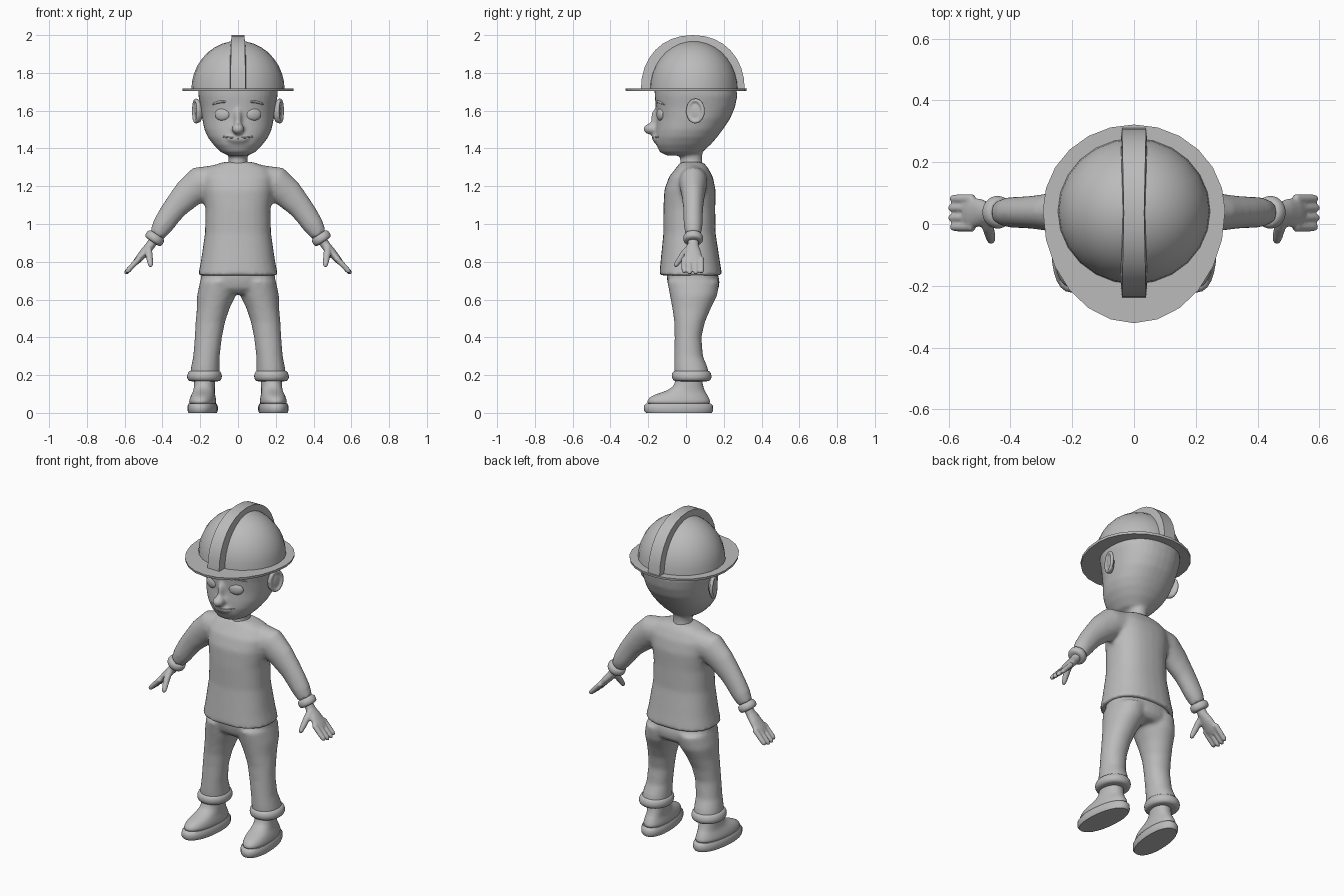
import bpy, bmesh, math
from mathutils import Vector, Matrix
from mathutils.bvhtree import BVHTree

if "Cube" in bpy.data.objects:
    bpy.data.objects.remove(bpy.data.objects["Cube"])

grey = bpy.data.materials.new("plain_grey")
grey.diffuse_color = (0.5, 0.5, 0.5, 1)
grey.use_nodes = True
grey.node_tree.nodes["Principled BSDF"].inputs["Base Color"].default_value = grey.diffuse_color


def power(c, n):
    return math.copysign(abs(c) ** (2 / n), c)


def skin(bm, rings):
    """Bridge rings of points and cap both ends."""
    loops = [[bm.verts.new(p) for p in r] for r in rings]
    k = len(loops[0])
    for a, b in zip(loops, loops[1:]):
        for i in range(k):
            bm.faces.new((a[i], a[(i + 1) % k], b[(i + 1) % k], b[i]))
    bm.faces.new(loops[0])
    bm.faces.new(loops[-1])


def stack(bm, rows, n=2.2, seg=28, shear=0.0):
    """Level sections: (z, centre x, half width, front y, back y)."""
    rings = []
    for z, cx, rx, y0, y1 in rows:
        ring = []
        for i in range(seg):
            a = math.tau * i / seg
            y = (y0 + y1) / 2 + (y1 - y0) / 2 * power(math.sin(a), n)
            ring.append((cx + rx * power(math.cos(a), n) + shear * y, y, z))
        rings.append(ring)
    skin(bm, rings)


def tube(bm, rows, side=(0, 1, 0), seg=16):
    """Sections along a path: (x, y, z, radius along side, other radius)."""
    pts = [Vector(r[:3]) for r in rows]
    rings = []
    for i, r in enumerate(rows):
        t = (pts[min(i + 1, len(pts) - 1)] - pts[max(i - 1, 0)]).normalized()
        v = t.cross(Vector(side)).normalized()
        u = v.cross(t)
        rings.append([pts[i] + u * r[3] * math.cos(a) + v * r[4] * math.sin(a)
                      for a in (math.tau * k / seg for k in range(seg))])
    skin(bm, rings)


def ball(bm, loc, size, rot=0.0):
    m = Matrix.Translation(loc) @ Matrix.Rotation(rot, 4, 'Z') @ Matrix.Diagonal((*size, 1))
    bmesh.ops.create_uvsphere(bm, u_segments=20, v_segments=14, radius=1, matrix=m)


def finish(name, bm, mirror=False, voxel=0, smooth=4, sub=0, angle=40):
    bmesh.ops.recalc_face_normals(bm, faces=bm.faces)
    me = bpy.data.meshes.new(name)
    bm.to_mesh(me)
    bm.free()
    me.materials.append(grey)
    ob = bpy.data.objects.new(name, me)
    bpy.context.collection.objects.link(ob)
    bpy.context.view_layer.objects.active = ob
    for o in bpy.context.selected_objects:
        o.select_set(False)
    ob.select_set(True)
    bpy.ops.object.shade_smooth_by_angle(angle=math.radians(angle))
    if mirror:
        mod = ob.modifiers.new("mirror", 'MIRROR')
        mod.use_mirror_merge = False
    if voxel:
        mod = ob.modifiers.new("blend", 'REMESH')
        mod.mode, mod.voxel_size, mod.use_smooth_shade = 'VOXEL', voxel, True
        mod = ob.modifiers.new("soften", 'SMOOTH')
        mod.factor, mod.iterations = 0.5, smooth
    if sub:
        ob.modifiers.new("round", 'SUBSURF').levels = sub
        ob.modifiers["round"].render_levels = sub
    return ob


# Shirt: torso blended with both sleeves
bm = bmesh.new()
stack(bm, [(0.728, 0, .212, -.142, .192), (0.80, 0, .197, -.135, .18), (0.95, 0, .175, -.12, .157),
           (1.08, 0, .172, -.12, .155), (1.18, 0, .185, -.115, .157), (1.25, 0, .19, -.09, .142),
           (1.30, 0, .16, -.05, .115), (1.328, 0, .08, -.03, .09)], n=2.4)
tube(bm, [(.10, .038, 1.235, .08, .08), (.20, .038, 1.215, .075, .092), (.27, .038, 1.155, .062, .08),
          (.33, .038, 1.09, .054, .066), (.36, .038, 1.05, .052, .062), (.40, .038, .99, .05, .056),
          (.43, .038, .94, .042, .042)])
finish("shirt", bm, True, .012, 6)

# Sleeve cuffs
bm = bmesh.new()
d = Vector((.55, 0, -.83))
c = Vector((.441, .038, .925))
tube(bm, [(*(c + d * s), r, r) for s, r in
          ((-.024, .036), (-.022, .046), (-.008, .054), (.01, .054), (.022, .047), (.024, .03))], seg=20)
finish("sleeve_cuff", bm, True, sub=1, angle=60)

# Hands: palm, four fingers and thumb
bm = bmesh.new()
tube(bm, [(.43, .038, .94, .027, .027), (.465, .038, .885, .03, .025), (.495, .037, .85, .044, .024),
          (.53, .036, .81, .053, .019), (.548, .036, .79, .045, .014)])
for y, tip in ((.082, .93), (.052, 1.0), (.02, 1.0), (-.01, .92)):
    tube(bm, [(.52 + .078 * s * tip, y, .82 - .083 * s * tip, r, r)
              for s, r in ((0, .015), (.5, .015), (.88, .014), (.98, .009), (1.02, .003))], seg=10)
tube(bm, [(.475, .025, .88, .02, .02), (.472, -.01, .845, .02, .018), (.466, -.038, .805, .017, .016),
          (.462, -.055, .78, .013, .013), (.461, -.06, .773, .005, .005)], side=(1, 0, 0), seg=10)
finish("hand", bm, True, .006, 3)

# Trousers: hips blended with both legs
bm = bmesh.new()
stack(bm, [(.63, 0, .12, -.06, .15), (.66, 0, .18, -.09, .175), (.70, 0, .197, -.1, .178),
           (.75, 0, .195, -.105, .165)])
stack(bm, [(.70, .102, .098, -.1, .178), (.62, .115, .102, -.085, .165), (.55, .132, .086, -.072, .13),
           (.48, .147, .078, -.062, .10), (.40, .157, .072, -.06, .082), (.30, .167, .07, -.062, .09),
           (.24, .173, .076, -.063, .115), (.19, .176, .08, -.06, .125)], n=2.1)
finish("trousers", bm, True, .012, 5)

# Turned-up trouser hems
bm = bmesh.new()
stack(bm, [(.168, .177, .06, -.04, .1), (.166, .177, .083, -.064, .125), (.185, .178, .094, -.076, .137),
           (.205, .177, .092, -.076, .135), (.222, .176, .083, -.068, .127), (.224, .176, .07, -.05, .11)], n=2.1)
finish("trouser_hem", bm, True, sub=1, angle=70)

# Shoes with a slightly wider sole
bm = bmesh.new()
stack(bm, [(.04, .184, .07, -.208, .13), (.06, .184, .071, -.208, .13), (.08, .183, .067, -.198, .122),
           (.098, .182, .061, -.165, .112), (.112, .18, .057, -.115, .102), (.135, .179, .055, -.07, .093),
           (.16, .178, .055, -.058, .087), (.20, .178, .055, -.055, .085)], n=2.2, shear=-.08)
finish("shoe", bm, True, sub=1, angle=60)
bm = bmesh.new()
stack(bm, [(0, .184, .074, -.212, .136), (.012, .184, .078, -.222, .144), (.038, .184, .078, -.222, .143),
           (.05, .184, .071, -.21, .132)], n=2.2, shear=-.08)
finish("sole", bm, True, angle=50)

# Head with nose, lips, cheeks and neck
bm = bmesh.new()
stack(bm, [(1.362, 0, .05, -.10, .04), (1.38, 0, .09, -.138, .085), (1.42, 0, .13, -.158, .13),
           (1.46, 0, .16, -.163, .165), (1.50, 0, .178, -.16, .195), (1.56, 0, .19, -.155, .235),
           (1.62, 0, .198, -.16, .26), (1.68, 0, .21, -.166, .272), (1.74, 0, .212, -.166, .262),
           (1.82, 0, .18, -.12, .22), (1.88, 0, .11, -.06, .14)], n=2.25, seg=36)
stack(bm, [(1.28, 0, .06, -.035, .095), (1.34, 0, .05, -.03, .085), (1.42, 0, .055, -.035, .09)], n=2)
ball(bm, (0, -.186, 1.503), (.034, .04, .03))
ball(bm, (0, -.155, 1.55), (.02, .032, .065))
ball(bm, (0, -.158, 1.452), (.06, .022, .022))
head = finish("head", bm, False, .01, 5)

# Ears: a lobe with a raised rim
bm = bmesh.new()
ball(bm, (.208, .045, 1.595), (.018, .04, .06), -.35)
rim = []
for i in range(25):
    a = math.tau * i / 24
    y = .05 + .04 * math.cos(a)
    rim.append((.222 + .3 * (y - .05), y, 1.598 + .057 * math.sin(a), .011, .011))
tube(bm, rim, side=(1, 0, 0), seg=8)
finish("ear", bm, True, .006, 4)

# Facial details resting on the face surface
tree = BVHTree.FromObject(head, bpy.context.evaluated_depsgraph_get())


def face_point(x, z, lift=0.0):
    hit = tree.ray_cast(Vector((x, -1, z)), Vector((0, 1, 0)))[0]
    return Vector((x, (hit.y if hit else -.14) - lift, z))


bm = bmesh.new()
ball(bm, face_point(.083, 1.58, -.006), (.042, .017, .033), .3)
finish("eye", bm, True)

bm = bmesh.new()
tube(bm, [(*face_point(.06 + .08 * t, 1.63 + .022 * math.sin(math.pi * (.25 + .6 * t)) - .01 * t, -.001), r, r)
          for t, r in ((0, .004), (.2, .008), (.5, .008), (.8, .007), (1, .003))], side=(0, 0, 1), seg=8)
finish("eyebrow", bm, True, sub=1)

bm = bmesh.new()
tube(bm, [(*face_point(x * .08, 1.455 + .008 * x * x, -.001), .004, .004)
          for x in (k / 6 for k in range(-6, 7))], side=(0, 0, 1), seg=6)
finish("mouth", bm)

# Helmet shell
bm = bmesh.new()
levels = [math.pi / 2 * k / 9 for k in range(9)] + [1.55]
stack(bm, [(1.71 + .26 * math.sin(a), 0, .247 * math.cos(a), .04 - .235 * math.cos(a), .04 + .238 * math.cos(a))
           for a in levels], n=2, seg=24)
finish("helmet_shell", bm, angle=50)

# Helmet ridge running front to back
bm = bmesh.new()
ridge = []
for k in range(17):
    a = math.pi * k / 16
    cy, cz = power(math.cos(a), 2.15), power(math.sin(a), 2.15)
    w = .038 + .006 * abs(math.cos(a))
    out, inn = (.036 - .275 * cy, 1.71 + .29 * cz), (.04 - .215 * cy, 1.71 + .235 * cz)
    ridge.append([(-w, *inn), (-w + .005, *out), (w - .005, *out), (w, *inn)])
skin(bm, ridge)
finish("helmet_ridge", bm, angle=35)

# Helmet brim, longer at the front
bm = bmesh.new()
loops = []
for z, rx, front, back in ((1.703, .2, .17, .2), (1.703, .293, .362, .276), (1.717, .295, .365, .278),
                           (1.717, .2, .17, .2)):
    loop = []
    for i in range(24):
        a = math.tau * i / 24
        s = math.sin(a)
        loop.append(bm.verts.new((rx * math.cos(a), .044 + s * (back if s > 0 else front), z)))
    loops.append(loop)
for j in range(4):
    a, b = loops[j], loops[(j + 1) % 4]
    for i in range(24):
        bm.faces.new((a[i], a[(i + 1) % 24], b[(i + 1) % 24], b[i]))
finish("helmet_brim", bm, angle=40)
